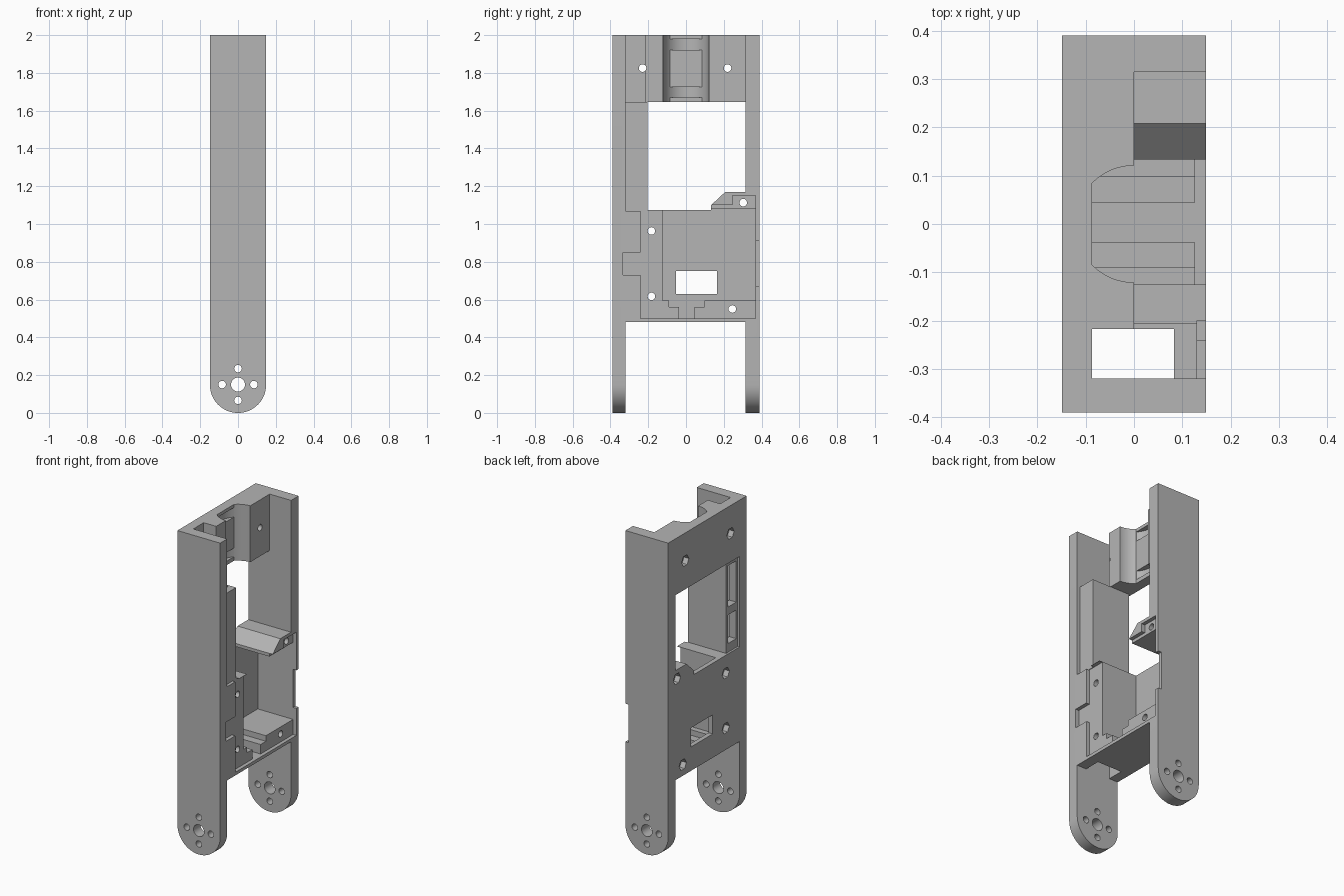
import bpy, bmesh, math
from mathutils import Vector

old = bpy.data.objects.get("Cube")
if old:
    bpy.data.objects.remove(old, do_unlink=True)

grey = bpy.data.materials.new("plain_grey")
grey.use_nodes = True
GREY = (0.46, 0.46, 0.46, 1)
grey.diffuse_color = GREY
grey.node_tree.nodes["Principled BSDF"].inputs["Base Color"].default_value = GREY

HALF = 0.149      # half width across x
FRONT, BACK = -0.32, 0.315   # inner faces of the two legs


def prism(name, points, axis, lo, hi):
    """Extrude a 2D outline along an axis; outline is (y,z), (x,z) or (x,y)."""
    def place(p, h):
        a, b = p
        return {"x": (h, a, b), "y": (a, h, b), "z": (a, b, h)}[axis]
    bm = bmesh.new()
    face = bm.faces.new([bm.verts.new(place(p, lo)) for p in points])
    geo = bmesh.ops.extrude_face_region(bm, geom=[face])["geom"]
    step = Vector(place((0, 0), hi - lo))
    bmesh.ops.translate(bm, vec=step, verts=[g for g in geo if isinstance(g, bmesh.types.BMVert)])
    bmesh.ops.recalc_face_normals(bm, faces=bm.faces)
    mesh = bpy.data.meshes.new(name)
    bm.to_mesh(mesh)
    bm.free()
    mesh.materials.append(grey)
    ob = bpy.data.objects.new(name, mesh)
    bpy.context.collection.objects.link(ob)
    return ob


def ring(u, v, r, n=24):
    return [(u + r * math.cos(2 * math.pi * i / n), v + r * math.sin(2 * math.pi * i / n))
            for i in range(n)]


def rect(u0, u1, v0, v1):
    return [(u0, v0), (u1, v0), (u1, v1), (u0, v1)]


# Solid bar with rounded lower end
arc = [(HALF * math.cos(a), HALF + HALF * math.sin(a))
       for a in (math.pi + math.pi * i / 32 for i in range(33))]
body = prism("limb_bracket", arc + [(HALF, 2), (-HALF, 2)], "y", -0.39, 0.39)


def cut(points, axis, lo, hi):
    tool = prism("cutter", points, axis, lo, hi)
    tool.hide_render = True
    mod = body.modifiers.new("cut", "BOOLEAN")
    mod.operation, mod.solver, mod.object = "DIFFERENCE", "EXACT", tool
    bpy.context.view_layer.objects.active = body
    bpy.ops.object.modifier_apply(modifier=mod.name)
    bpy.data.objects.remove(tool, do_unlink=True)


# Gap between the legs, and open front of the upper block
cut(rect(FRONT, BACK, -0.5, 0.48), "x", -1, 1)
cut(rect(FRONT, BACK, 1.645, 2.5), "x", 0, 1)

# Large window that leaves the sloped bracket in its lower corner
cut([(-0.205, 1.075), (0.133, 1.075), (0.133, 1.1), (0.208, 1.17),
     (BACK, 1.17), (BACK, 1.645), (-0.205, 1.645)], "x", -1, 1)

# Cable column: set-back faces, vertical duct and two slots
cut(rect(FRONT, -0.2, 1.07, 1.645), "x", 0.13, 1)
cut(rect(FRONT, -0.2, 1.075, 1.645), "x", -1, -0.136)
cut(rect(-0.087, 0.083, FRONT, -0.217), "z", 0.3, 2.5)
for z0, z1 in ((1.36, 1.62), (1.13, 1.31)):
    cut(rect(-0.305, -0.222, z0, z1), "x", -1, -0.05)

# Rounded channel in the upper block, flat-backed, with two strap grooves
R = 0.121
flat = math.acos(0.087 / R)
side = [math.pi / 2 + (math.pi / 2 - flat) * i / 8 for i in range(9)]
curve = [(R * math.cos(a), R * math.sin(a)) for a in side]
curve += [(x, -y) for x, y in reversed(curve)]
cut([(0.1, R)] + curve + [(0.1, -R)], "z", 1.5, 2.5)
for z0, z1 in ((1.67, 1.725), (1.92, 1.98)):
    cut(ring(0, 0, R, 48), "z", z0, z1)

# Rebate for the lid, with side tab and corner tab
cut([(-0.24, 0.5), (0.368, 0.5), (0.368, 1.15), (0.245, 1.15), (0.245, 1.1),
     (0.12, 1.1), (0.12, 1.073), (-0.24, 1.073), (-0.24, 0.85), (-0.333, 0.85),
     (-0.333, 0.73), (-0.24, 0.73)], "x", 0.126, 1)

# Main cavity with stepped shelf and cable notch
cut([(-0.125, 0.595), (-0.09, 0.595), (-0.09, 0.56), (-0.038, 0.56), (-0.038, 0.5),
     (0.045, 0.5), (0.045, 0.56), (0.098, 0.56), (0.098, 0.595), (0.368, 0.595),
     (0.368, 1.08), (-0.125, 1.08)], "x", -0.12, 1)

# Small window in the rear plate, and clip notch in the leg edge
cut(rect(-0.052, 0.165, 0.63, 0.75), "x", -1, 0)
cut(rect(0.35, 0.5, 0.67, 0.91), "x", 0.126, 1)

# Screw holes with hexagonal nut pockets
for y, z in ((-0.23, 1.825), (0.22, 1.825), (0.303, 1.113),
             (-0.183, 0.963), (-0.183, 0.617), (0.245, 0.55)):
    cut(ring(y, z, 0.02, 20), "x", -1, 1)
    cut(ring(y, z, 0.036, 6), "x", -1, -0.115)

# Pivot hole and four screw holes through both legs
cut(ring(0, 0.15, 0.037, 32), "y", -1, 1)
for dx, dz in ((1, 0), (-1, 0), (0, 1), (0, -1)):
    cut(ring(0.084 * dx, 0.15 + 0.084 * dz, 0.02, 20), "y", -1, 1)

# Smooth curves, sharp edges
bpy.ops.object.select_all(action="DESELECT")
body.select_set(True)
bpy.context.view_layer.objects.active = body
bpy.ops.object.shade_smooth_by_angle(angle=math.radians(30))
